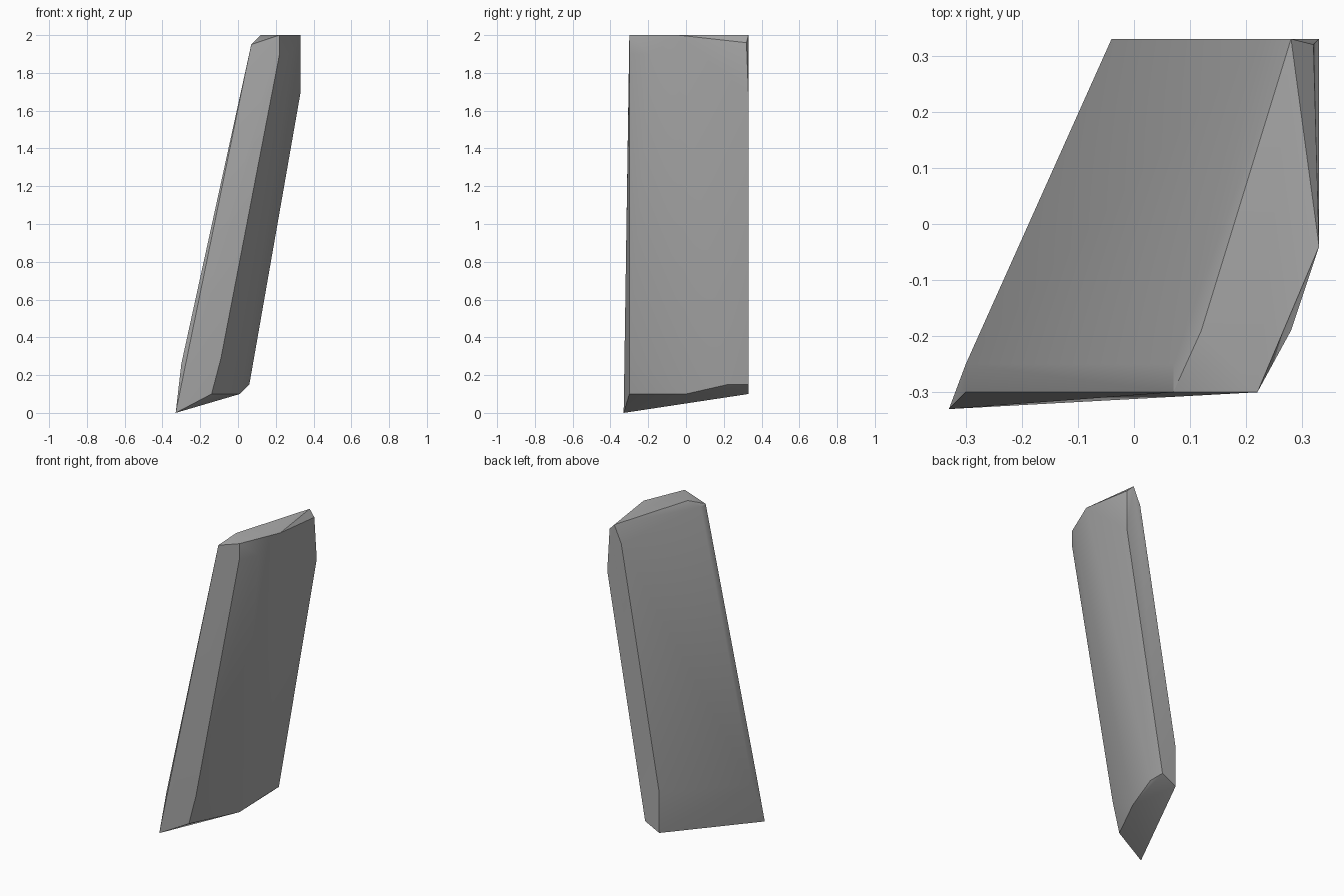
import bpy
import bmesh
import math

old_cube = bpy.data.objects.get("Cube")
if old_cube:
    bpy.data.objects.remove(old_cube, do_unlink=True)


def make_material(name, colour):
    material = bpy.data.materials.new(name)
    material.use_nodes = True
    material.diffuse_color = colour
    material.node_tree.nodes["Principled BSDF"].inputs["Base Color"].default_value = colour
    return material


def hull_object(name, corner_groups, material):
    """Wrap a closed convex stone around groups of corner points."""
    bm = bmesh.new()
    for group in corner_groups:
        for corner in group:
            bm.verts.new(corner)
    result = bmesh.ops.convex_hull(bm, input=bm.verts[:])
    loose = [v for v in bm.verts if not v.link_faces]
    bmesh.ops.delete(bm, geom=loose, context="VERTS")
    # Merge triangles that lie in the same facet
    bmesh.ops.dissolve_limit(bm, angle_limit=math.radians(1),
                             verts=bm.verts[:], edges=bm.edges[:])
    bmesh.ops.recalc_face_normals(bm, faces=bm.faces[:])
    mesh = bpy.data.meshes.new(name)
    bm.to_mesh(mesh)
    bm.free()
    mesh.materials.append(material)
    stone = bpy.data.objects.new(name, mesh)
    bpy.context.collection.objects.link(stone)
    return stone


# Pointed, chipped underside
foot = [(-.33, -.33, 0), (-.14, -.3, .1), (.01, 0, .1),
        (.06, .22, .15), (.06, .33, .15), (-.04, .33, .1)]
# Bends just above the foot
lower_bends = [(-.3, -.3, .26), (-.3, -.25, .26),
               (-.09, -.3, .29), (-.04, .33, .36)]
# Bends just below the top
upper_bends = [(.22, -.3, 1.9), (.28, -.19, 1.9),
               (.33, .33, 1.69), (.23, .33, 1.89)]
# Flat top with worn corners
crown = [(.07, -.3, 1.95), (.07, -.25, 1.95), (.12, -.19, 2),
         (.22, -.3, 2), (.33, -.04, 2), (.28, .33, 2), (.32, .32, 1.96)]

grey_stone = make_material("grey stone", (.4, .4, .4, 1))
slab = hull_object("leaning_stone_slab", [foot, lower_bends, upper_bends, crown], grey_stone)

# Soft faces with crisp main edges
bpy.ops.object.select_all(action="DESELECT")
slab.select_set(True)
bpy.context.view_layer.objects.active = slab
bpy.ops.object.shade_smooth_by_angle(angle=math.radians(30))
